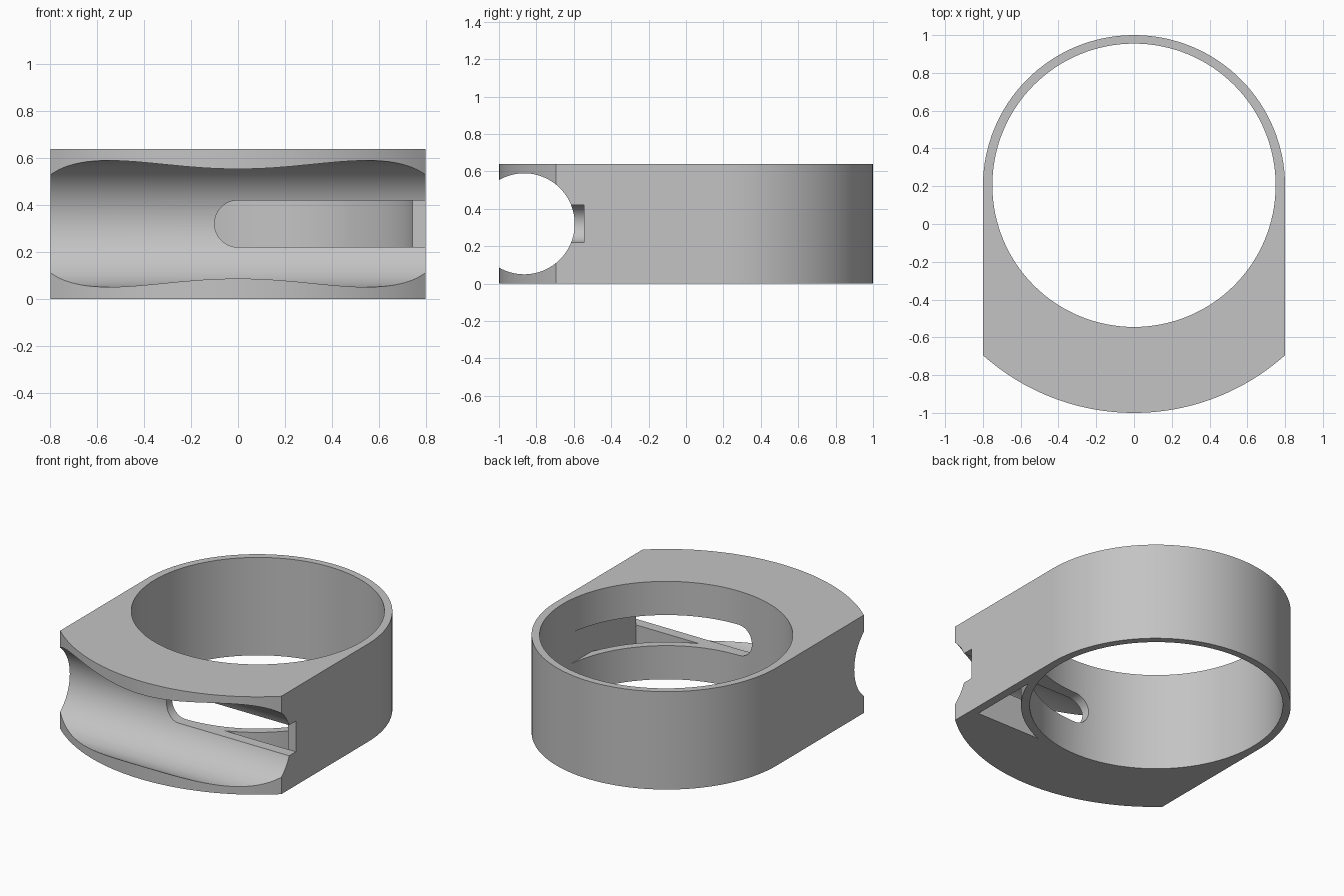
import bpy, bmesh, math
from mathutils import Matrix

cube = bpy.data.objects.get("Cube")
if cube:
    bpy.data.objects.remove(cube, do_unlink=True)

HEIGHT = 0.64
MID = HEIGHT / 2
CENTRE_Y = 0.2          # shared centre of the band arcs
HOLE_Y = 0.205
FLAT_Y = -0.545         # back wall of the notch and pocket
WALL_X = 0.745          # side wall of the slot and pocket

gray = bpy.data.materials.new("plain gray")
gray.use_nodes = True
gray.diffuse_color = (0.55, 0.55, 0.55, 1)
gray.node_tree.nodes["Principled BSDF"].inputs["Base Color"].default_value = (0.55, 0.55, 0.55, 1)


def finish(name, bm):
    bmesh.ops.recalc_face_normals(bm, faces=bm.faces)
    mesh = bpy.data.meshes.new(name)
    bm.to_mesh(mesh)
    bm.free()
    mesh.materials.append(gray)
    obj = bpy.data.objects.new(name, mesh)
    bpy.context.collection.objects.link(obj)
    return obj


def prism(name, outline, z0, z1):
    """Extrude a plan outline upwards."""
    bm = bmesh.new()
    face = bm.faces.new([bm.verts.new((x, y, z0)) for x, y in outline])
    top = bmesh.ops.extrude_face_region(bm, geom=[face])["geom"]
    bmesh.ops.translate(bm, vec=(0, 0, z1 - z0),
                        verts=[v for v in top if isinstance(v, bmesh.types.BMVert)])
    return finish(name, bm)


def box(name, x0, x1, y0, y1, z0, z1):
    return prism(name, [(x0, y0), (x1, y0), (x1, y1), (x0, y1)], z0, z1)


def cylinder(name, radius, length, centre, axis, segments):
    bm = bmesh.new()
    turn = {"X": Matrix.Rotation(math.pi / 2, 4, "Y"),
            "Y": Matrix.Rotation(math.pi / 2, 4, "X"),
            "Z": Matrix.Identity(4)}[axis]
    bmesh.ops.create_cone(bm, cap_ends=True, segments=segments, radius1=radius,
                          radius2=radius, depth=length,
                          matrix=Matrix.Translation(centre) @ turn)
    return finish(name, bm)


def arc(radius, start, end, steps):
    angles = [start + (end - start) * i / steps for i in range(steps + 1)]
    return [(radius * math.cos(a), CENTRE_Y + radius * math.sin(a)) for a in angles]


# Band: round back, straight sides, shallow curved front
half = math.acos(0.8 / 1.2)
outline = arc(0.8, 0, math.pi, 64) + arc(1.2, math.pi + half, 2 * math.pi - half, 40)
band = prism("ring_band", outline, 0, HEIGHT)

# Pocket plan: corner between a thin inner ring and the flat walls
ring = 0.798
a0 = -math.acos(WALL_X / ring)
a1 = -math.pi + math.asin((CENTRE_Y - FLAT_Y) / ring)
a1 = -math.pi - a1 if a1 < -math.pi / 2 else a1
pocket = [(WALL_X, FLAT_Y)] + arc(ring, a0, a1, 16)

cutters = [
    cylinder("finger_hole_cutter", 0.75, 2, (0, HOLE_Y, MID), "Z", 128),
    cylinder("front_groove_cutter", 0.27, 3, (0, -0.865, MID), "X", 96),
    box("slot_cutter", 0, WALL_X, -0.95, CENTRE_Y, 0.22, 0.42),
    cylinder("slot_end_cutter", 0.1, 0.8, (0, -0.55, MID), "Y", 48),
    box("side_notch_cutter", 0.5, 1, -0.95, FLAT_Y, 0.22, 0.42),
    prism("bottom_pocket_cutter", pocket, -0.2, 0.42),
]

# Cut every opening out of the band
for cutter in cutters:
    cutter.hide_render = True
    mod = band.modifiers.new(cutter.name, "BOOLEAN")
    mod.operation = "DIFFERENCE"
    mod.solver = "EXACT"
    mod.object = cutter

bpy.context.view_layer.update()
graph = bpy.context.evaluated_depsgraph_get()
result = bpy.data.meshes.new_from_object(band.evaluated_get(graph))
band.modifiers.clear()
band.data = result
for cutter in cutters:
    bpy.data.objects.remove(cutter, do_unlink=True)

# Smooth curves, sharp edges
bpy.ops.object.select_all(action="DESELECT")
band.select_set(True)
bpy.context.view_layer.objects.active = band
bpy.ops.object.shade_smooth_by_angle(angle=math.radians(30))
